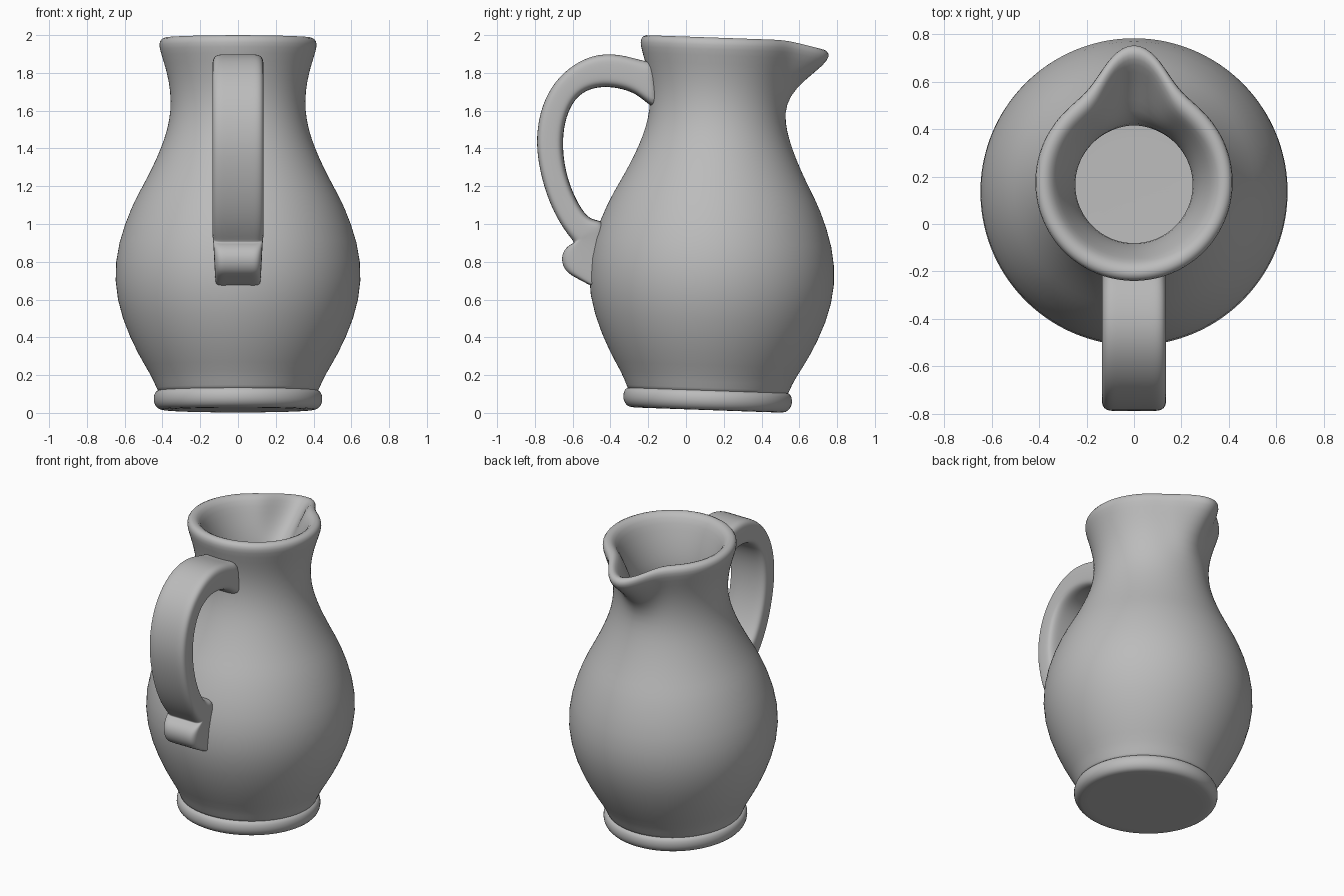
import bpy, bmesh
from math import sin, cos, pi, exp, radians, copysign

cube = bpy.data.objects.get("Cube")
if cube:
    bpy.data.objects.remove(cube)

clay = bpy.data.materials.new("grey clay")
clay.use_nodes = True
GREY = (0.5, 0.5, 0.5, 1)
clay.diffuse_color = GREY
clay.node_tree.nodes["Principled BSDF"].inputs["Base Color"].default_value = GREY


def skin(name, rings, levels):
    """Bridge a list of closed rings, cap both ends and smooth the result."""
    bm = bmesh.new()
    loops = [[bm.verts.new(p) for p in ring] for ring in rings]
    n = len(loops[0])
    for a, b in zip(loops, loops[1:]):
        for i in range(n):
            j = (i + 1) % n
            bm.faces.new((a[i], a[j], b[j], b[i]))
    bm.faces.new(loops[0])
    bm.faces.new(loops[-1])
    bmesh.ops.recalc_face_normals(bm, faces=bm.faces)
    mesh = bpy.data.meshes.new(name)
    bm.to_mesh(mesh)
    bm.free()
    mesh.materials.append(clay)
    mesh.shade_smooth()
    obj = bpy.data.objects.new(name, mesh)
    bpy.context.collection.objects.link(obj)
    sub = obj.modifiers.new("smooth", "SUBSURF")
    sub.levels = sub.render_levels = levels
    return obj


def turned_ring(r, z, spout=0.0, n=72):
    """One ring of the slightly leaning pot, pulled out at the back for the spout."""
    ring = []
    for i in range(n):
        a = 2 * pi * i / n
        off = min(a, 2 * pi - a)
        pull = spout * exp(-(off / radians(18)) ** 2)
        rad = r + 0.168 * pull
        y = rad * cos(a)
        ring.append((rad * sin(a), 0.112 + 0.033 * z + y,
                     z - 0.035 * y - 0.045 * pull))
    return ring


# Pot: outer wall, rolled lip, inner wall and floor as (radius, height, spout)
outer = [(0.3, 0.1), (0.42, 0.1), (0.428, 0.125), (0.46, 0.2), (0.525, 0.3),
         (0.618, 0.5), (0.659, 0.7), (0.637, 0.9), (0.561, 1.1), (0.505, 1.2),
         (0.453, 1.3), (0.408, 1.4), (0.373, 1.5), (0.356, 1.6),
         (0.357, 1.7, 0.15), (0.375, 1.8, 0.5), (0.407, 1.9, 0.9)]
lip = [(0.421, 1.95, 1), (0.408, 1.983, 1), (0.373, 1.991, 1), (0.337, 1.968, 1)]
inner = [(0.305, 1.89, 0.8), (0.273, 1.8, 0.5), (0.25, 1.7, 0.1), (0.244, 1.62),
         (0.26, 1.5), (0.34, 1.3), (0.45, 1.1), (0.54, 0.8), (0.53, 0.55),
         (0.45, 0.28), (0.39, 0.18), (0.34, 0.17), (0.15, 0.17)]
skin("jug_body", [turned_ring(*p) for p in outer + lip + inner], 1)

# Foot: rounded band with a flat underside
foot = [(0.2, 0.015), (0.39, 0.015), (0.415, 0.017), (0.438, 0.035),
        (0.449, 0.065), (0.445, 0.1), (0.43, 0.12), (0.4, 0.125), (0.3, 0.125)]
skin("foot_ring", [turned_ring(*p) for p in foot], 1)


def strap_ring(oy, oz, iy, iz, half, n=20):
    """Boxy cross-section between an outer and an inner point, grooved outside."""
    ring = []
    for i in range(n):
        a = 2 * pi * (i + 0.5) / n
        u = copysign(abs(cos(a)) ** 0.45, cos(a))
        v = copysign(abs(sin(a)) ** 0.45, sin(a))
        if v > 0:
            v -= 0.16 * exp(-(u / 0.5) ** 2)
        t = (1 + v) / 2
        ring.append((half * u, iy + (oy - iy) * t, iz + (oz - iz) * t))
    return ring


# Handle: strap arching from the neck to the belly
W = 0.137
strap = [(-0.15, 1.865, -0.13, 1.6), (-0.23, 1.872, -0.2, 1.63),
         (-0.3, 1.893, -0.26, 1.69), (-0.4, 1.91, -0.36, 1.722),
         (-0.5, 1.898, -0.45, 1.728), (-0.6, 1.85, -0.53, 1.708),
         (-0.7, 1.76, -0.59, 1.66), (-0.77, 1.63, -0.635, 1.57),
         (-0.8, 1.47, -0.655, 1.45), (-0.788, 1.32, -0.645, 1.31),
         (-0.747, 1.16, -0.607, 1.18), (-0.69, 1.03, -0.55, 1.07),
         (-0.63, 0.94, -0.5, 1.02), (-0.593, 0.895, -0.44, 1.02)]
# Curled end of the strap, pressed against the belly
curl = [(-0.61, 0.895, -0.42, 0.97), (-0.655, 0.865, -0.42, 0.92),
        (-0.672, 0.81, -0.42, 0.85), (-0.65, 0.75, -0.42, 0.78),
        (-0.6, 0.72, -0.42, 0.73), (-0.54, 0.69, -0.42, 0.69),
        (-0.5, 0.67, -0.42, 0.66)]
rings = [strap_ring(*p, W) for p in strap]
rings += [strap_ring(*p, W - 0.003 * (i + 1)) for i, p in enumerate(curl)]
skin("handle", rings, 2)
